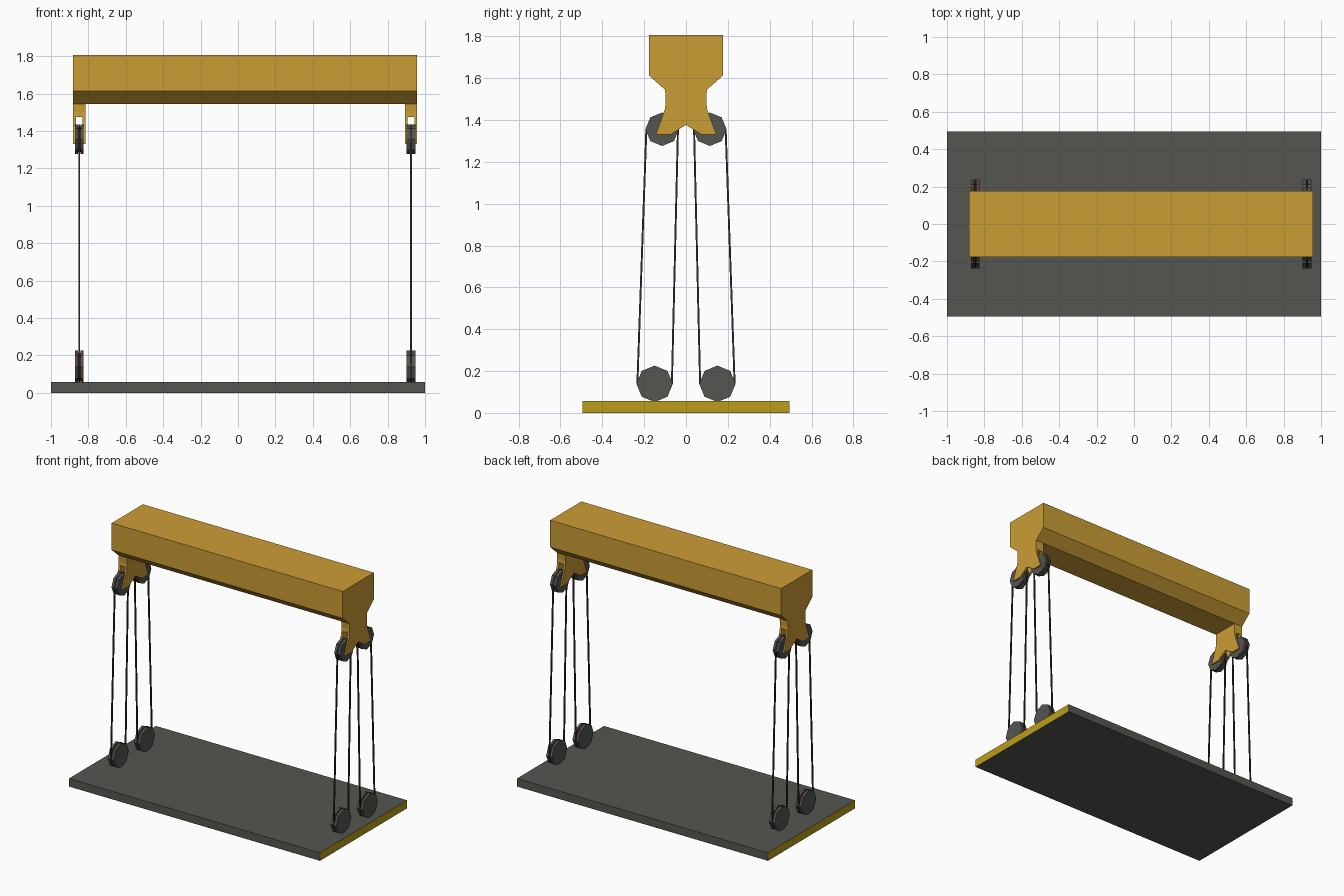
import bpy, math
from mathutils import Vector

if "Cube" in bpy.data.objects:
    bpy.data.objects.remove(bpy.data.objects["Cube"])


def material(name, rgb):
    m = bpy.data.materials.new(name)
    m.diffuse_color = (*rgb, 1)
    m.use_nodes = True
    m.node_tree.nodes["Principled BSDF"].inputs["Base Color"].default_value = m.diffuse_color
    return m


GOLD = material("gold_paint", (0.60, 0.34, 0.036))
GREY = material("dark_grey", (0.09, 0.09, 0.082))
YELLOW = material("edge_yellow", (0.50, 0.34, 0.012))
ROPE = material("rope_dark", (0.045, 0.03, 0.025))
RED = material("dark_red", (0.22, 0.025, 0.015))


def extrude_x(name, profile, x0, x1, mat):
    """Prism: a y-z outline (counter-clockwise seen from +x) drawn out along x."""
    n = len(profile)
    verts = [(x, y, z) for x in (x0, x1) for y, z in profile]
    faces = [tuple(reversed(range(n))), tuple(range(n, 2 * n))]
    faces += [(i, (i + 1) % n, n + (i + 1) % n, n + i) for i in range(n)]
    me = bpy.data.meshes.new(name)
    me.from_pydata(verts, [], faces)
    me.materials.append(mat)
    ob = bpy.data.objects.new(name, me)
    bpy.context.collection.objects.link(ob)
    return ob


def mirrored(half):
    """Outline from its right half, listed bottom to top."""
    return half + [(-y, z) for y, z in reversed(half) if y > 0]


def octagon(y, z, r):
    return [(y + r * math.cos(i * math.pi / 4), z + r * math.sin(i * math.pi / 4))
            for i in range(8)]


def pulley(name, x, y, z, r):
    # two rims with a recessed core between them
    extrude_x(name + "_rim_a", octagon(y, z, r), x - 0.023, x - 0.006, GREY)
    extrude_x(name + "_rim_b", octagon(y, z, r), x + 0.006, x + 0.023, GREY)
    extrude_x(name + "_core", octagon(y, z, r - 0.012), x - 0.006, x + 0.006, RED)


def rope_loop(name, x, top, bottom, width=0.009, thick=0.009):
    """Closed square-section belt over the top pulley and under the bottom one."""
    def outline(off):
        (yt, zt, rt), (yb, zb, rb) = top, bottom
        return octagon(yt, zt, rt + off)[:5] + [octagon(yb, zb, rb + off)[i]
                                               for i in (4, 5, 6, 7, 0)]
    outer, inner = outline(0.0), outline(-thick)
    n = len(outer)
    verts, faces = [], []
    for (yo, zo), (yi, zi) in zip(outer, inner):
        verts += [(x - width / 2, yo, zo), (x + width / 2, yo, zo),
                  (x + width / 2, yi, zi), (x - width / 2, yi, zi)]
    for i in range(n):
        a, b = 4 * i, 4 * ((i + 1) % n)
        for k in range(4):
            m = (k + 1) % 4
            faces.append((a + k, a + m, b + m, b + k))
    me = bpy.data.meshes.new(name)
    me.from_pydata(verts, [], faces)
    me.materials.append(ROPE)
    bpy.context.collection.objects.link(bpy.data.objects.new(name, me))


# base plate, yellow on its two short ends
base = extrude_x("base_plate", [(-0.495, 0), (0.495, 0), (0.495, 0.058), (-0.495, 0.058)],
                 -1, 1, GREY)
base.data.materials.append(YELLOW)
for p in base.data.polygons:
    if abs(p.normal.x) > 0.9:
        p.material_index = 1

# overhead beam with tapered underside
extrude_x("beam", mirrored([(0.10, 1.545), (0.177, 1.613), (0.177, 1.807)]),
          -0.882, 0.958, GOLD)

# bracket outlines: forked cheek plates and the solid neck above the pulleys
cheek = mirrored([(0, 1.377), (0.075, 1.33), (0.145, 1.33), (0.112, 1.42),
                  (0.100, 1.455), (0.097, 1.50), (0.10, 1.546)])
neck = mirrored([(0.099, 1.475), (0.097, 1.50), (0.10, 1.546)])

for side, x in (("left", -0.849), ("right", 0.925)):
    extrude_x(side + "_bracket_outer", cheek, x - 0.033, x - 0.018, GOLD)
    extrude_x(side + "_bracket_inner", cheek, x + 0.018, x + 0.033, GOLD)
    extrude_x(side + "_bracket_neck", neck, x - 0.018, x + 0.018, GOLD)
    for end, s in (("front", -1), ("back", 1)):
        top = (s * 0.114, 1.356, 0.080)
        low = (s * 0.150, 0.139, 0.087)
        tag = side + "_" + end
        pulley(tag + "_upper_pulley", x, *top)
        pulley(tag + "_lower_pulley", x, *low)
        rope_loop(tag + "_rope", x, top, low)
